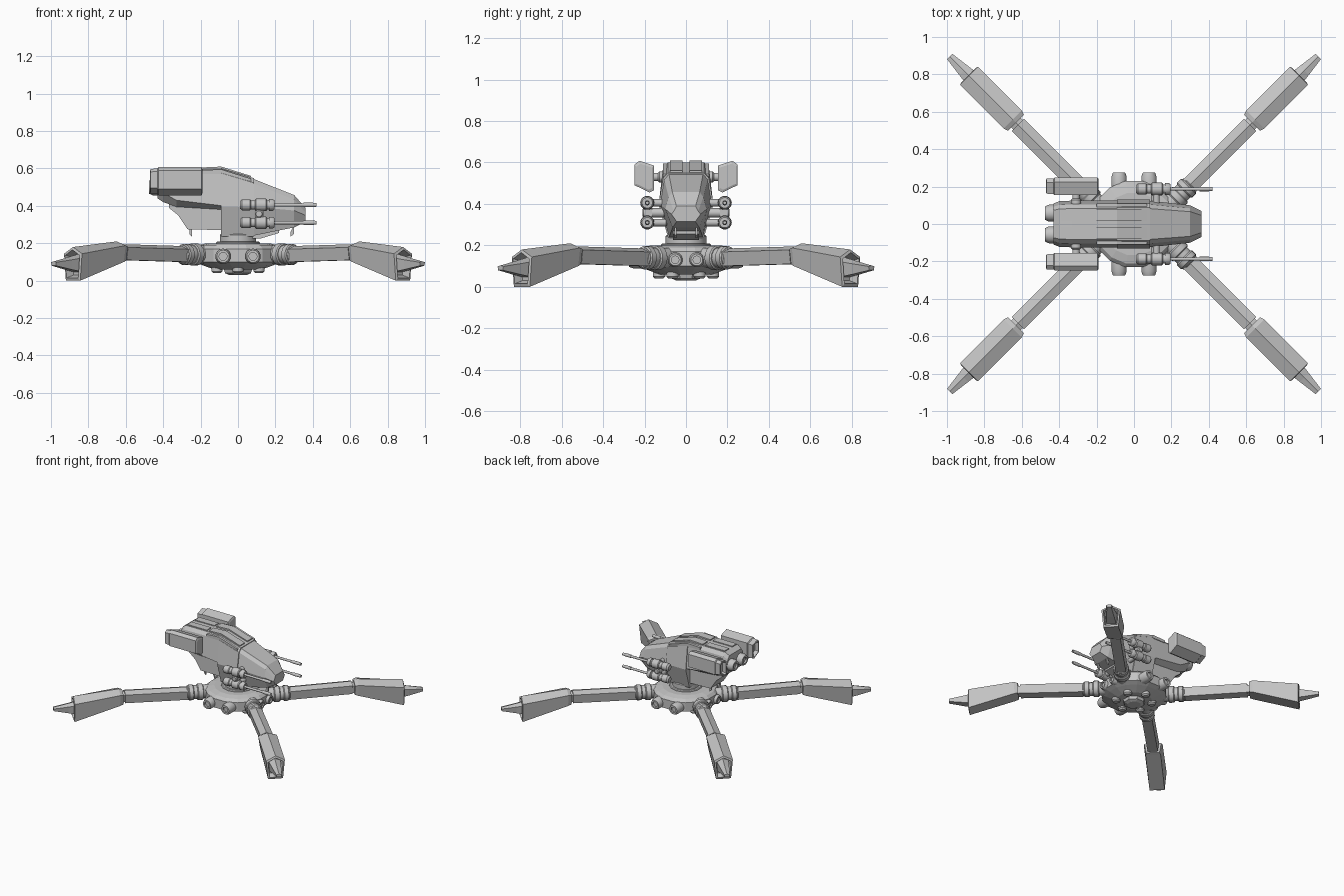
import bpy, bmesh, math
from mathutils import Vector, Matrix

if "Cube" in bpy.data.objects:
    bpy.data.objects.remove(bpy.data.objects["Cube"])

grey = bpy.data.materials.new("plain_grey")
grey.use_nodes = True
grey.diffuse_color = (.55, .55, .55, 1)
grey.node_tree.nodes["Principled BSDF"].inputs["Base Color"].default_value = grey.diffuse_color

FORWARD, BACKWARD = Vector((1, 0, 0)), Vector((-1, 0, 0))
LEFTWARD, UPWARD = Vector((0, 1, 0)), Vector((0, 0, 1))
DIAGONAL = Vector((1, 1, 0)).normalized()


def loft(name, rings, smooth=False):
    """Skin a row of equal-sized point rings and cap both ends."""
    bm = bmesh.new()
    loops = [[bm.verts.new(point) for point in ring] for ring in rings]
    count = len(loops[0])
    for near, far in zip(loops, loops[1:]):
        for i in range(count):
            j = (i + 1) % count
            bm.faces.new((near[i], near[j], far[j], far[i]))
    bm.faces.new(loops[0])
    bm.faces.new(loops[-1])
    bmesh.ops.recalc_face_normals(bm, faces=bm.faces)
    mesh = bpy.data.meshes.new(name)
    bm.to_mesh(mesh)
    bm.free()
    mesh.materials.append(grey)
    obj = bpy.data.objects.new(name, mesh)
    bpy.context.collection.objects.link(obj)
    if smooth:
        bpy.ops.object.select_all(action="DESELECT")
        obj.select_set(True)
        bpy.context.view_layer.objects.active = obj
        bpy.ops.object.shade_smooth_by_angle(angle=math.radians(35))
    return obj


def turned(name, base, axis, profile, sides=14, smooth=True):
    """Turn a (distance, radius) profile around an axis."""
    spin = UPWARD.rotation_difference(axis)
    angles = [math.tau * (i + .5) / sides for i in range(sides)]
    rings = [[Vector(base) + spin @ Vector((radius * math.cos(a), radius * math.sin(a), distance))
              for a in angles] for distance, radius in profile]
    return loft(name, rings, smooth)


def drum(name, base, axis, length, radius, edge=.006):
    """Cylinder with softened rims."""
    return turned(name, base, axis, [(0, radius - edge), (edge, radius),
                                     (length - edge, radius), (length, radius - edge)])


def nozzle(name, base, axis, length, radius):
    """Cylinder with a tapered lip and a hollow mouth."""
    lip, mouth = radius * .8, radius * .5
    return turned(name, base, axis, [(0, radius), (length * .7, radius), (length, lip),
                                     (length, mouth), (length * .8, mouth)])


def reflect(obj, sx, sy):
    mesh = obj.data.copy()
    mesh.transform(Matrix.Diagonal((sx, sy, 1, 1)))
    if sx * sy < 0:
        mesh.flip_normals()
    bpy.context.collection.objects.link(bpy.data.objects.new(obj.name + "_mirrored", mesh))


def on_both_sides(obj):
    reflect(obj, 1, -1)


def on_four_corners(obj):
    for sx, sy in ((1, -1), (-1, 1), (-1, -1)):
        reflect(obj, sx, sy)


# Round base with bevelled rims, neck and underside
turned("hub", (0, 0, 0), UPWARD, [(.06, .13), (.085, .2), (.1, .235), (.17, .235), (.19, .215), (.2, .17)],
       sides=16, smooth=False)
drum("neck_ring", (0, 0, .19), UPWARD, length=.02, radius=.12)
drum("neck", (0, 0, .2), UPWARD, length=.05, radius=.1)
turned("belly_hatch", (0, 0, .03), UPWARD, [(0, .05), (.01, .075), (.04, .085)], sides=8, smooth=False)
for i in range(6):
    angle = math.tau * (i + .5) / 6
    spot = Vector((math.cos(angle), math.sin(angle), 0)) * .13
    drum("belly_bolt", spot + UPWARD * .04, UPWARD, length=.05, radius=.03, edge=.01)

# Ports around the base
on_four_corners(nozzle("side_port", (.08, .2, .13), LEFTWARD, length=.075, radius=.042))
on_four_corners(nozzle("end_port", (.2, .052, .13), FORWARD, length=.05, radius=.036))

# Diagonal legs: ridged on top, flat underneath
LEG_ROOT = Vector((.09, 0, 0))


def leg_ring(along, width, bottom, top):
    eave = top - (top - bottom) * .2
    sole = width * .8
    outline = ((0, top), (width, eave), (sole, bottom), (-sole, bottom), (-width, eave))
    sideways = UPWARD.cross(DIAGONAL)
    return [LEG_ROOT + DIAGONAL * along + sideways * across + UPWARD * height for across, height in outline]


def leg_part(name, *sections):
    on_four_corners(loft(name, [leg_ring(*section) for section in sections]))


def hip_band(name, along, length, radius):
    on_four_corners(drum(name, LEG_ROOT + DIAGONAL * along + UPWARD * .14, DIAGONAL, length, radius))


hip_band("hip_shaft", along=.12, length=.18, radius=.05)
hip_band("hip_inner_band", along=.18, length=.045, radius=.06)
hip_band("hip_outer_band", along=.25, length=.04, radius=.057)
leg_part("upper_leg", (.28, .046, .1, .185), (.75, .046, .11, .195))
leg_part("knee_collar", (.74, .036, .115, .185), (.78, .036, .115, .185))
leg_part("lower_leg", (.765, .06, .107, .2), (.79, .068, .1, .21), (1.12, .068, 0, .18),
         (1.125, .055, .015, .165), (1.08, .045, .03, .15))
leg_part("foot_spike", (1.07, .045, .045, .145), (1.16, .034, .06, .125), (1.266, .02, .08, .103))


# Turret body: eight-sided sections with the waist as widest line
def hull_ring(x, width, bottom, waist, top):
    half = [(width * .65, bottom), (width, waist), (width * .84, top - .025), (width * .66, top)]
    return [(x, y, z) for y, z in half] + [(x, -y, z) for y, z in reversed(half)]


def hull_part(name, *sections):
    loft(name, [hull_ring(*section) for section in sections])


hull_part("rear_hull", (-.43, .11, .44, .49, .575), (-.4, .122, .42, .47, .595),
          (-.33, .125, .395, .43, .597), (-.08, .125, .38, .4, .597))
hull_part("middle_hull", (-.09, .132, .235, .395, .6), (.085, .132, .235, .395, .548))
hull_part("cockpit", (.08, .125, .24, .395, .545), (.3, .1, .285, .375, .458), (.36, .07, .315, .35, .39))


def slab(name, stations, inner, outer):
    """Bar following (x, bottom, top) stations between two y values."""
    return loft(name, [[(x, inner, low), (x, outer, low), (x, outer, high), (x, inner, high)]
                       for x, low, high in stations])


slab("keel", [(-.37, .39, .41), (-.32, .35, .41), (-.27, .275, .41), (-.08, .27, .41)], inner=-.08, outer=.08)
slab("chin_intake", [(.05, .225, .3), (.12, .225, .3), (.22, .255, .3)], inner=-.062, outer=.062)

# Roof armour and belly hooks
roof = [(-.2, .57, .605), (-.09, .57, .61), (.07, .53, .56)]
on_both_sides(slab("roof_panel", roof, inner=.016, outer=.078))
on_both_sides(slab("shoulder_rail", [(x, low, high - .015) for x, low, high in roof], inner=.09, outer=.11))
on_both_sides(slab("engine_panel", [(-.39, .58, .603), (-.22, .58, .603)], inner=.02, outer=.075))
on_both_sides(slab("rear_hook", [(-.26, .25, .29), (-.245, .235, .28)], inner=.045, outer=.055))
on_both_sides(slab("front_hook", [(.28, .235, .26), (.3, .25, .3)], inner=.045, outer=.055))

# Rear thrusters
on_both_sides(nozzle("thruster", (-.41, .058, .5), BACKWARD, length=.065, radius=.045))

# Side engine pods on struts
POD_OUTLINE = [(.155, .585), (.225, .608), (.248, .59), (.248, .49), (.175, .455), (.155, .465)]
POD_MIDDLE = Vector((0, .205, .53))


def pod_ring(x, scale):
    return [FORWARD * x + POD_MIDDLE + (Vector((0, y, z)) - POD_MIDDLE) * scale for y, z in POD_OUTLINE]


pod_sections = ((-.19, .82), (-.195, 1), (-.425, 1), (-.43, .9), (-.468, .86), (-.47, .7), (-.44, .6))
on_both_sides(loft("side_pod", [pod_ring(*section) for section in pod_sections]))
on_both_sides(drum("pod_strut", (-.31, .09, .53), LEFTWARD, length=.08, radius=.02))
on_both_sides(drum("strut_collar", (-.31, .09, .53), LEFTWARD, length=.045, radius=.027))

# Twin guns on each side
for height in (.31, .405):
    def gun_part(name, shape, start, length, radius):
        on_both_sides(shape(name, (start, .187, height), FORWARD, length, radius))

    gun_part("gun_core", drum, start=.01, length=.18, radius=.025)
    gun_part("gun_breech", drum, start=.015, length=.055, radius=.03)
    gun_part("gun_band", drum, start=.09, length=.065, radius=.034)
    gun_part("gun_collar", nozzle, start=.165, length=.03, radius=.032)
    gun_part("gun_barrel", drum, start=.18, length=.18, radius=.009)
    gun_part("gun_muzzle", nozzle, start=.35, length=.07, radius=.012)
    on_both_sides(drum("gun_arm", (.12, .09, height), LEFTWARD, length=.09, radius=.018))
on_both_sides(slab("gun_bridge", [(.095, .32, .4), (.135, .32, .4)], inner=.165, outer=.2))
on_both_sides(drum("gun_pivot", (.112, .1, .357), LEFTWARD, length=.11, radius=.022))
